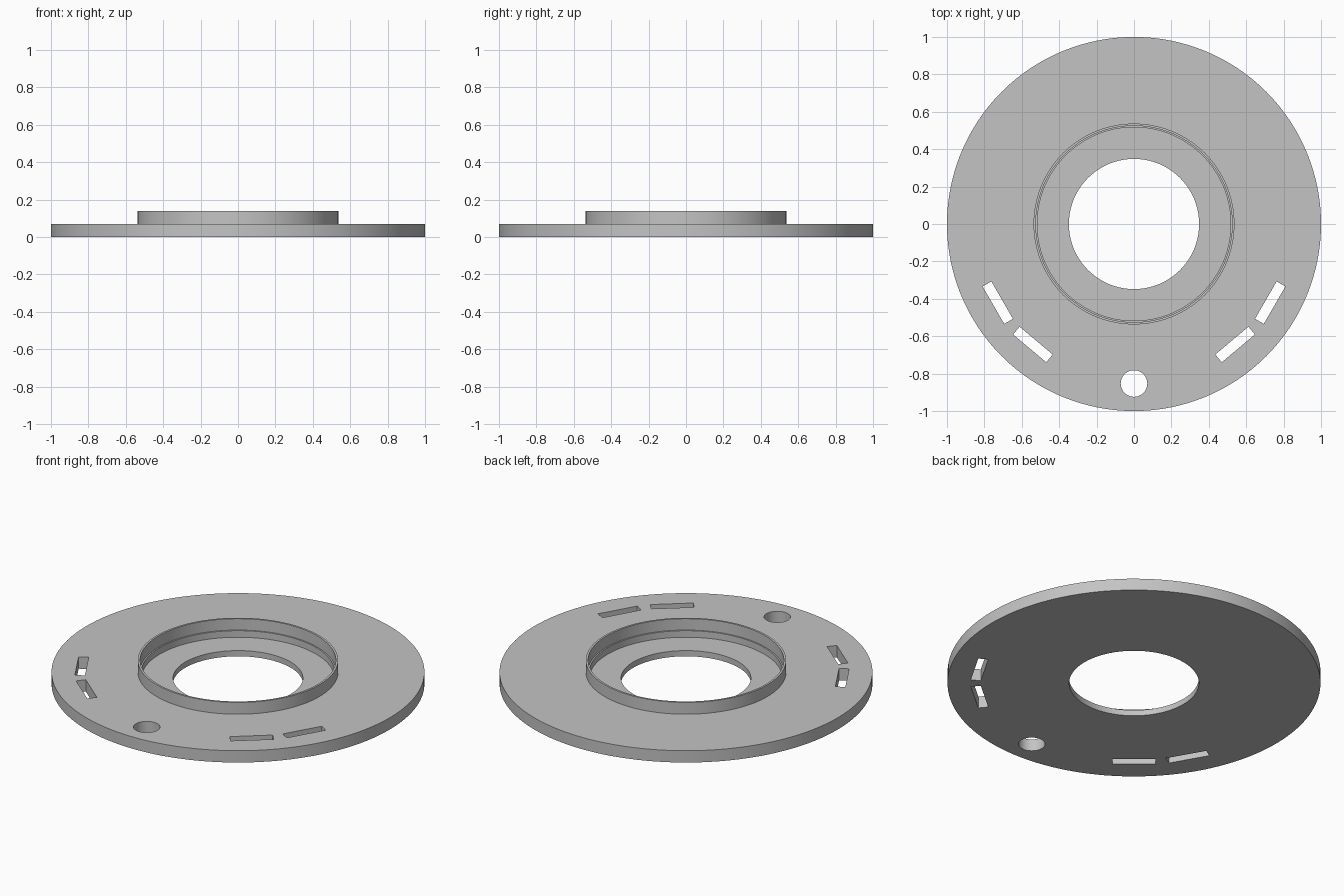
import bpy
import bmesh
from math import radians, cos, sin, pi
from mathutils import Matrix, Vector

SEGMENTS = 128
PLATE_TOP = 0.07

default_cube = bpy.data.objects.get("Cube")
if default_cube:
    bpy.data.objects.remove(default_cube, do_unlink=True)

# Single flat grey
grey = bpy.data.materials.new("plain grey")
grey.use_nodes = True
colour = (0.55, 0.55, 0.55, 1)
grey.diffuse_color = colour
grey.node_tree.nodes["Principled BSDF"].inputs["Base Color"].default_value = colour


def add_object(name, bm):
    bmesh.ops.recalc_face_normals(bm, faces=bm.faces)
    mesh = bpy.data.meshes.new(name)
    bm.to_mesh(mesh)
    bm.free()
    mesh.materials.append(grey)
    obj = bpy.data.objects.new(name, mesh)
    bpy.context.collection.objects.link(obj)
    return obj


def lathe(name, profile):
    """Revolve a closed (radius, height) profile around z."""
    bm = bmesh.new()
    verts = [bm.verts.new((r, 0, z)) for r, z in profile]
    edges = [bm.edges.new((v, verts[i - 1])) for i, v in enumerate(verts)]
    bmesh.ops.spin(bm, geom=verts + edges, cent=(0, 0, 0), axis=(0, 0, 1),
                   angle=2 * pi, steps=SEGMENTS, use_merge=True)
    bmesh.ops.remove_doubles(bm, verts=bm.verts, dist=1e-5)
    return add_object(name, bm)


def slot_cutter(angle, radius=0.841, length=0.231, width=0.054):
    """Box lying across the given direction, passing through the plate."""
    a = radians(angle)
    place = (Matrix.Translation(Vector((radius * cos(a), radius * sin(a), 0)))
             @ Matrix.Rotation(a, 4, 'Z')
             @ Matrix.Diagonal((width, length, 1, 1)))
    bm = bmesh.new()
    bmesh.ops.create_cube(bm, size=1, matrix=place)
    return add_object("slot_cutter", bm)


def hole_cutter(y, radius):
    bm = bmesh.new()
    bmesh.ops.create_cone(bm, cap_ends=True, segments=48, radius1=radius,
                          radius2=radius, depth=1,
                          matrix=Matrix.Translation((0, y, 0)))
    return add_object("hole_cutter", bm)


# Plate with central opening, recessed seat, inner ledge and raised collar
flange = lathe("flange_plate", [
    (0.348, 0), (1, 0), (1, PLATE_TOP),
    (0.537, PLATE_TOP), (0.537, 0.14), (0.525, 0.14),
    (0.525, 0.073), (0.517, 0.073), (0.517, 0.034), (0.348, 0.034)])

# Two mirrored pairs of slots and the round front hole
cutters = [slot_cutter(270 + side * a) for side in (-1, 1) for a in (40, 60)]
cutters.append(hole_cutter(-0.853, 0.071))

bpy.ops.object.select_all(action='DESELECT')
flange.select_set(True)
bpy.context.view_layer.objects.active = flange
for cutter in cutters:
    cutter.hide_render = True
    cut = flange.modifiers.new("cut", 'BOOLEAN')
    cut.operation = 'DIFFERENCE'
    cut.solver = 'EXACT'
    cut.object = cutter
    bpy.ops.object.modifier_apply(modifier=cut.name)
    bpy.data.objects.remove(cutter, do_unlink=True)

bpy.ops.object.shade_smooth_by_angle(angle=radians(30))
